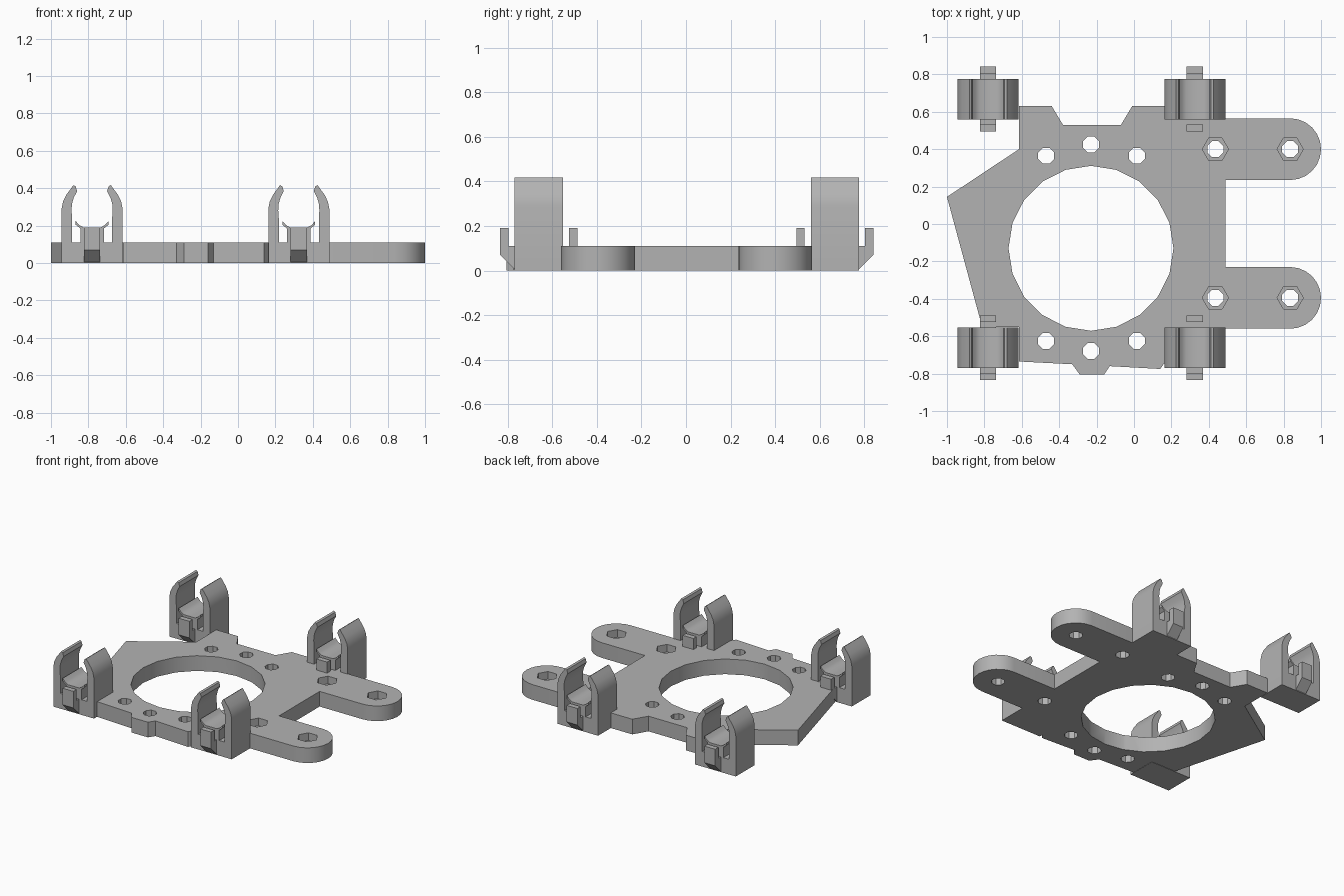
import bpy, bmesh, math
from mathutils import Vector

cube = bpy.data.objects.get("Cube")
if cube:
    bpy.data.objects.remove(cube, do_unlink=True)

grey = bpy.data.materials.new("plain grey")
grey.use_nodes = True
COLOUR = (0.45, 0.45, 0.45, 1)
grey.diffuse_color = COLOUR
grey.node_tree.nodes["Principled BSDF"].inputs["Base Color"].default_value = COLOUR

THICK = 0.11


def prism(bm, points, vector):
    """Add a closed prism: a 3D polygon swept along a vector."""
    face = bm.faces.new([bm.verts.new(p) for p in points])
    swept = bmesh.ops.extrude_face_region(bm, geom=[face], use_keep_orig=True)
    verts = [g for g in swept["geom"] if isinstance(g, bmesh.types.BMVert)]
    bmesh.ops.translate(bm, verts=verts, vec=vector)


def make(name, bm):
    bmesh.ops.recalc_face_normals(bm, faces=bm.faces[:])
    mesh = bpy.data.meshes.new(name)
    bm.to_mesh(mesh)
    bm.free()
    mesh.materials.append(grey)
    obj = bpy.data.objects.new(name, mesh)
    bpy.context.collection.objects.link(obj)
    return obj


def activate(obj):
    bpy.ops.object.select_all(action="DESELECT")
    obj.select_set(True)
    bpy.context.view_layer.objects.active = obj


def smooth(obj):
    activate(obj)
    bpy.ops.object.shade_smooth_by_angle(angle=math.radians(32))


def ring(x, y, r, sides, z, turn=0):
    angles = [turn + math.tau * i / sides for i in range(sides)]
    return [(x + r * math.cos(a), y + r * math.sin(a), z) for a in angles]


# Base plate outline, with two round-ended arms
def arm_end(cy):
    angles = [math.radians(90 - 15 * i) for i in range(13)]
    return [(0.835 + 0.165 * math.cos(a), cy + 0.165 * math.sin(a)) for a in angles]


outline = [(-1, 0.145), (-0.615, 0.40), (-0.615, 0.63), (-0.44, 0.63),
           (-0.38, 0.53), (-0.07, 0.53), (-0.01, 0.63), (0.165, 0.63),
           (0.165, 0.565), (0.49, 0.565)]
outline += arm_end(0.40) + [(0.49, 0.235), (0.49, -0.23)] + arm_end(-0.395)
outline += [(0.49, -0.56), (0.165, -0.555), (0.165, -0.74), (0.14, -0.775),
            (-0.13, -0.76), (-0.16, -0.805), (-0.29, -0.805), (-0.33, -0.75),
            (-0.615, -0.735), (-0.615, -0.55), (-0.812, -0.55)]
bm = bmesh.new()
prism(bm, [(x, y, 0) for x, y in outline], Vector((0, 0, THICK)))
plate = make("base_plate", bm)

# Cutters: the large opening and bolt holes, then the hexagonal nut pockets
arm_holes = [(x, y) for x in (0.435, 0.835) for y in (0.40, -0.395)]
holes = arm_holes + [(-0.23, 0.425), (-0.23, -0.68)]
holes += [(x, y) for x in (-0.47, 0.015) for y in (0.365, -0.625)]
through, pockets = bmesh.new(), bmesh.new()
prism(through, ring(-0.23, -0.13, 0.441, 20, -0.1), Vector((0, 0, 0.4)))
for x, y in holes:
    prism(through, ring(x, y, 0.046, 8, -0.1, math.pi / 8), Vector((0, 0, 0.4)))
for x, y in arm_holes:
    prism(pockets, ring(x, y, 0.07, 6, 0.055), Vector((0, 0, 0.2)))
for name, cut in (("hole_cutter", through), ("pocket_cutter", pockets)):
    cutter = make(name, cut)
    cutter.hide_render = True
    mod = plate.modifiers.new(name, "BOOLEAN")
    mod.operation, mod.solver, mod.object = "DIFFERENCE", "EXACT", cutter
    activate(plate)
    bpy.ops.object.modifier_apply(modifier=name)
    bpy.data.objects.remove(cutter, do_unlink=True)
smooth(plate)

# Spring clip: half cross-section (x, z), mirrored into one profile
HALF_DEPTH = 0.108
half = [(0.163, 0), (0.163, 0.29), (0.155, 0.33), (0.138, 0.365), (0.116, 0.395),
        (0.10, 0.417), (0.088, 0.41), (0.08, 0.385), (0.098, 0.35), (0.108, 0.315),
        (0.11, 0.28), (0.107, 0.24), (0.107, THICK), (0.063, THICK),
        (0.063, 0.185), (0.088, 0.205), (0.088, 0.225), (0.068, 0.203), (0.045, 0.19)]
section = half + [(-x, z) for x, z in reversed(half)]
# Hooked latch: side section (distance from clip centre, z)
latch = [(0.10, 0), (0.108, 0.005), (0.173, 0.07), (0.173, 0.19),
         (0.136, 0.19), (0.136, THICK), (0.10, THICK)]

for side, cx in (("right", -0.78), ("left", 0.325)):
    for end, cy in (("front", -0.661), ("back", 0.668)):
        bm = bmesh.new()
        prism(bm, [(cx + x, cy - HALF_DEPTH, z) for x, z in section],
              Vector((0, 2 * HALF_DEPTH, 0)))
        smooth(make(f"{end}_{side}_clip", bm))
        bm = bmesh.new()
        for sign in (-1, 1):
            prism(bm, [(cx - 0.043, cy + sign * v, z) for v, z in latch],
                  Vector((0.086, 0, 0)))
        make(f"{end}_{side}_latches", bm)
